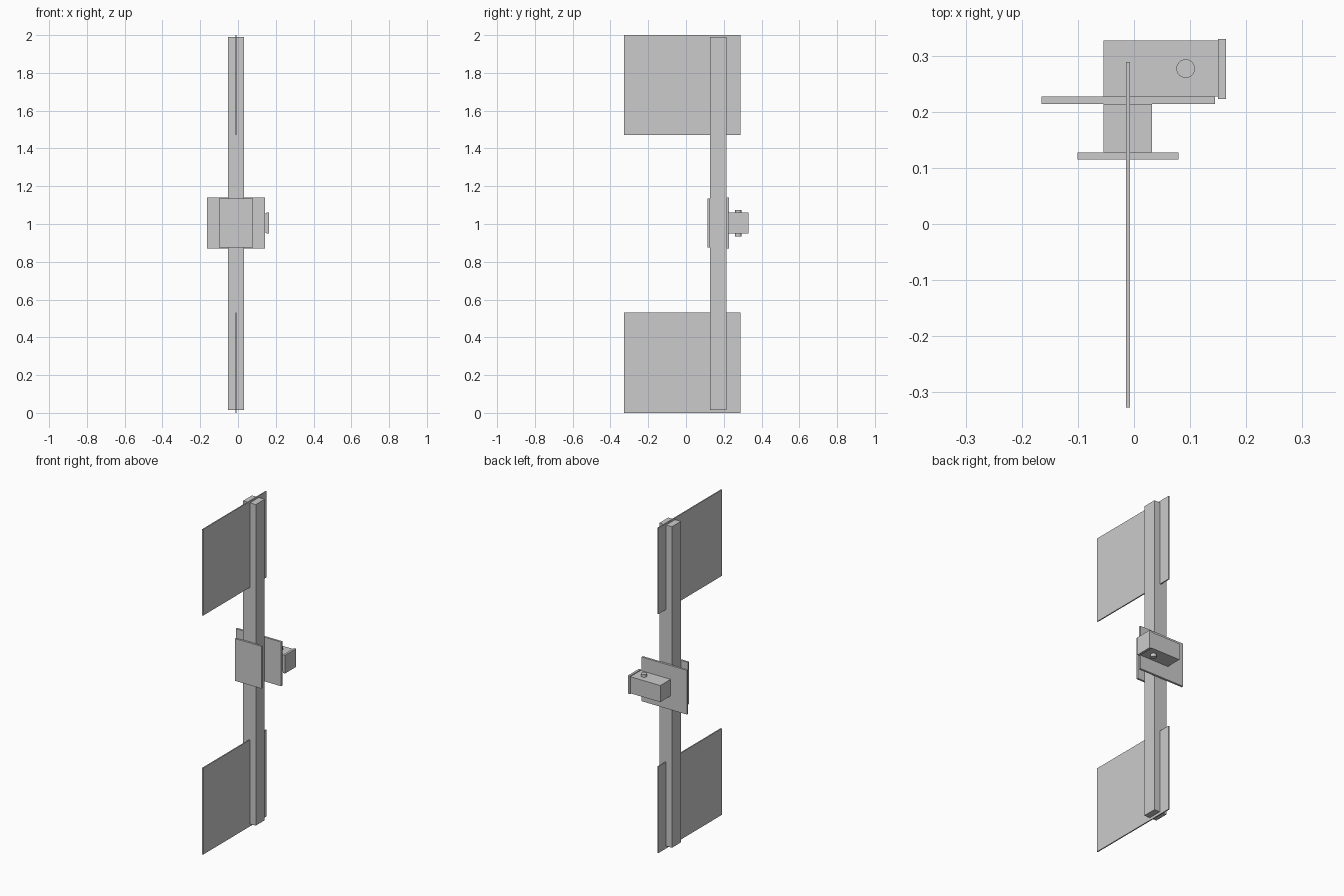
import bpy
import bmesh

if "Cube" in bpy.data.objects:
    bpy.data.objects.remove(bpy.data.objects["Cube"])


def box(name, x, y, z):
    """Box spanning the given (min, max) ranges."""
    bm = bmesh.new()
    bmesh.ops.create_cube(bm, size=1)
    for v in bm.verts:
        for i, (lo, hi) in enumerate((x, y, z)):
            v.co[i] = lo if v.co[i] < 0 else hi
    mesh = bpy.data.meshes.new(name)
    bm.to_mesh(mesh)
    bm.free()
    obj = bpy.data.objects.new(name, mesh)
    bpy.context.collection.objects.link(obj)
    return obj


# Upright beam
box("beam", (-0.054, 0.032), (0.127, 0.214), (0.015, 1.99))

# Thin panels at both ends of the beam
for name, z in (("lower_panel", (0.0, 0.532)), ("upper_panel", (1.47, 2.0))):
    box(name, (-0.0145, -0.0075), (-0.327, 0.289), z)

# Clamp plates in front of and behind the beam
box("front_plate", (-0.101, 0.079), (0.115, 0.127), (0.875, 1.135))
box("back_plate", (-0.165, 0.144), (0.214, 0.227), (0.869, 1.141))

# Housing block with its end cap
box("housing", (-0.054, 0.15), (0.227, 0.327), (0.954, 1.056))
box("end_cap", (0.15, 0.164), (0.223, 0.33), (0.949, 1.061))

# Pivot pin passing vertically through the housing
bpy.ops.mesh.primitive_cylinder_add(vertices=32, radius=0.0165, depth=0.138,
                                    location=(0.092, 0.277, 1.004))
bpy.context.object.name = "pivot_pin"
bpy.ops.object.shade_smooth_by_angle()
